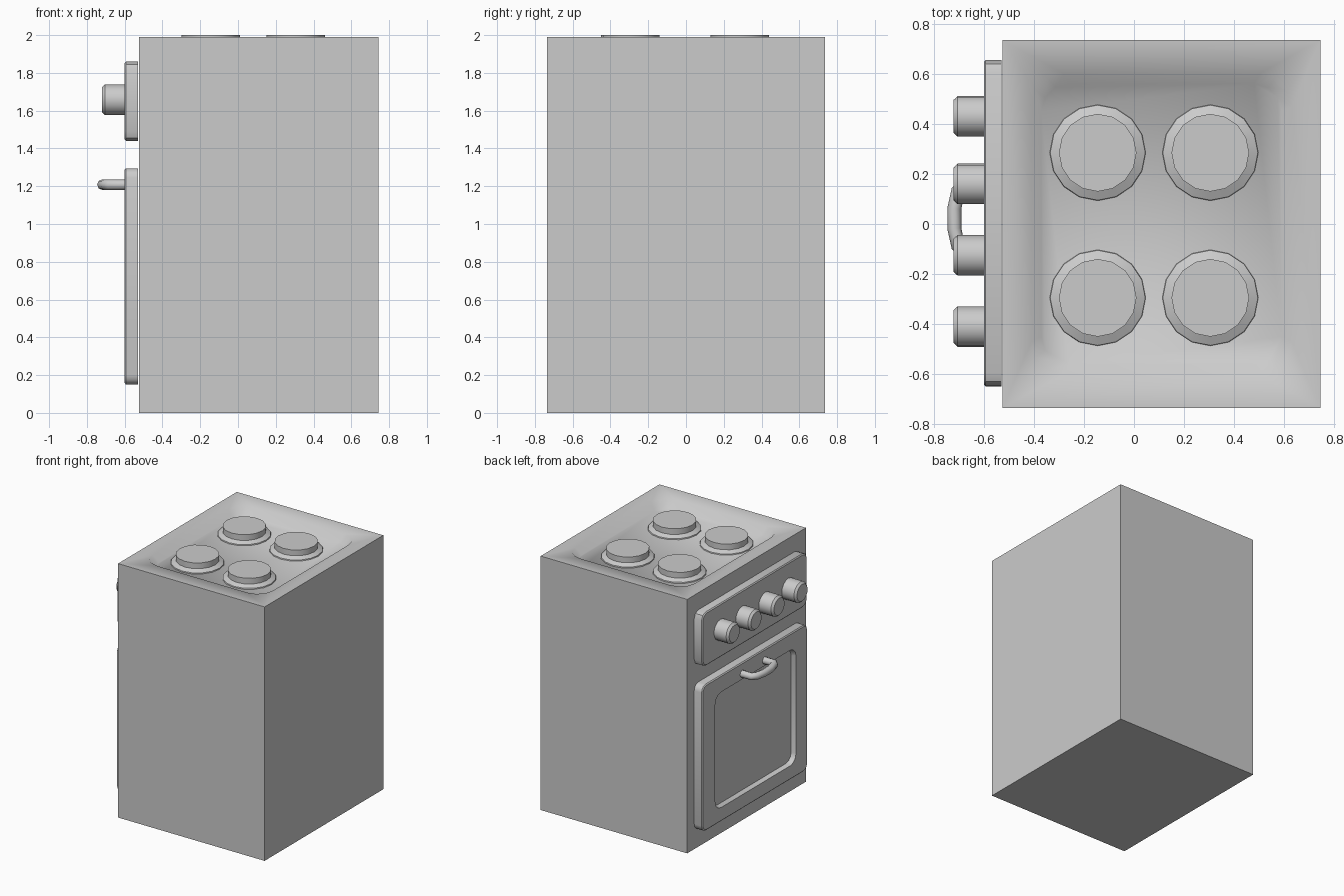
import bpy, bmesh, math

if "Cube" in bpy.data.objects:
    bpy.data.objects.remove(bpy.data.objects["Cube"])


def rounded(u0, u1, v0, v1, r, seg=3):
    """Rounded rectangle outline (r = 0 gives repeated corners, merged later)."""
    pts = []
    for i, (cu, cv) in enumerate([(u1 - r, v1 - r), (u0 + r, v1 - r),
                                  (u0 + r, v0 + r), (u1 - r, v0 + r)]):
        for k in range(seg + 1):
            a = math.pi / 2 * (i + k / seg)
            pts.append((cu + r * math.cos(a), cv + r * math.sin(a)))
    return pts


def circle(u, v, r, n=16):
    return [(u + r * math.cos(2 * math.pi * i / n), v + r * math.sin(2 * math.pi * i / n))
            for i in range(n)]


def smooth(ob, angle):
    bpy.ops.object.select_all(action='DESELECT')
    ob.select_set(True)
    bpy.context.view_layer.objects.active = ob
    bpy.ops.object.shade_smooth_by_angle(angle=math.radians(angle))


def loft(name, rings, front=False, angle=35):
    """Skin a stack of (outline, level) rings; front=True stacks along x."""
    bm = bmesh.new()
    loops = [[bm.verts.new((w, u, v) if front else (u, v, w)) for u, v in pts]
             for pts, w in rings]
    n = len(loops[0])
    for a, b in zip(loops, loops[1:]):
        for i in range(n):
            j = (i + 1) % n
            bm.faces.new((a[i], a[j], b[j], b[i]))
    bm.faces.new(loops[0])
    bm.faces.new(loops[-1])
    bmesh.ops.remove_doubles(bm, verts=bm.verts, dist=1e-5)
    bmesh.ops.recalc_face_normals(bm, faces=bm.faces)
    me = bpy.data.meshes.new(name)
    bm.to_mesh(me)
    bm.free()
    ob = bpy.data.objects.new(name, me)
    bpy.context.collection.objects.link(ob)
    smooth(ob, angle)
    return ob


# Cabinet with sunken hob
BOX = (-0.525, 0.745, -0.735, 0.735)
loft("stove_body", [
    (rounded(*BOX, 0), 0),
    (rounded(*BOX, 0), 1.99),
    (rounded(-0.41, 0.63, -0.6, 0.6, 0.13), 1.985),
    (rounded(-0.37, 0.59, -0.56, 0.56, 0.11), 1.93)], angle=60)

# Four burners: sloped collar and raised plate
for i, x in enumerate((-0.145, 0.305)):
    for j, y in enumerate((-0.295, 0.285)):
        loft(f"burner_{i * 2 + j + 1}", [
            (circle(x, y, 0.193), 1.925),
            (circle(x, y, 0.19), 1.938),
            (circle(x, y, 0.155), 1.955),
            (circle(x, y, 0.155), 2.0)])

# Control panel
loft("control_panel", [
    (rounded(-0.645, 0.655, 1.44, 1.86, 0.05, 2), -0.53),
    (rounded(-0.645, 0.655, 1.44, 1.86, 0.05, 2), -0.593),
    (rounded(-0.637, 0.647, 1.448, 1.852, 0.045, 2), -0.6)], front=True)

# Knobs
for i, y in enumerate((0.43, 0.16, -0.125, -0.41)):
    loft(f"knob_{i + 1}", [
        (circle(y, 1.658, 0.081), -0.59),
        (circle(y, 1.658, 0.081), -0.705),
        (circle(y, 1.658, 0.066), -0.721)], front=True)

# Oven door with recessed window
loft("oven_door", [
    (rounded(-0.65, 0.655, 0.15, 1.295, 0.05), -0.53),
    (rounded(-0.65, 0.655, 0.15, 1.295, 0.05), -0.593),
    (rounded(-0.642, 0.647, 0.158, 1.287, 0.045), -0.6),
    (rounded(-0.505, 0.495, 0.26, 1.165, 0.07), -0.6),
    (rounded(-0.495, 0.485, 0.27, 1.155, 0.065), -0.565)], front=True)

# Door handle
cu = bpy.data.curves.new("door_handle", 'CURVE')
cu.dimensions = '3D'
cu.bevel_depth = 0.028
cu.bevel_resolution = 2
cu.use_fill_caps = True
half = [(-0.595, 0.138), (-0.68, 0.138), (-0.703, 0.11), (-0.718, 0.04)]
path = [(x, 0.022 + d) for x, d in half] + [(x, 0.022 - d) for x, d in reversed(half)]
sp = cu.splines.new('POLY')
sp.points.add(len(path) - 1)
for p, (x, y) in zip(sp.points, path):
    p.co = (x, y, 1.208, 1)
handle = bpy.data.objects.new("door_handle", cu)
bpy.context.collection.objects.link(handle)
bpy.ops.object.select_all(action='DESELECT')
handle.select_set(True)
bpy.context.view_layer.objects.active = handle
bpy.ops.object.convert(target='MESH')
smooth(bpy.context.object, 50)
